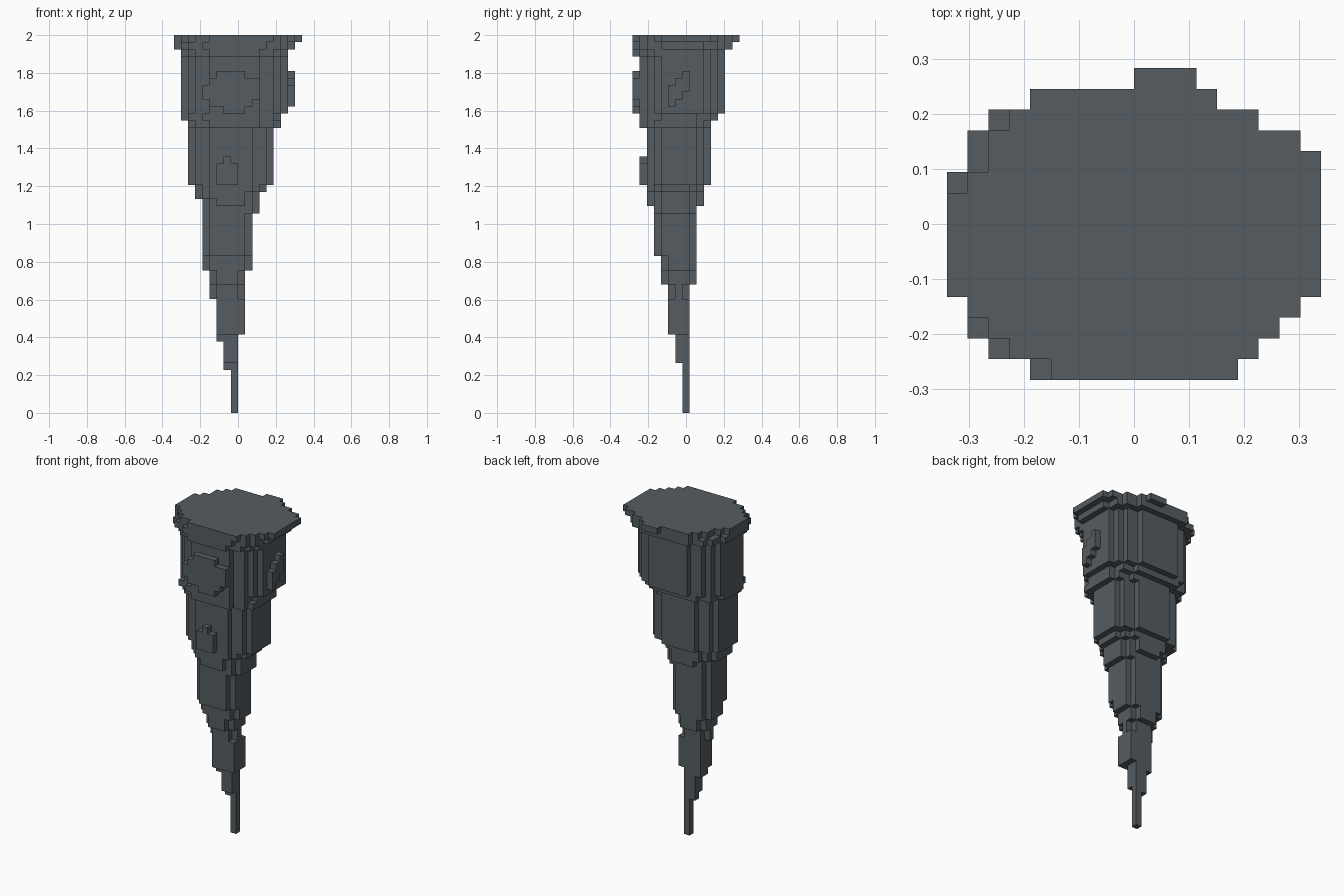
import bpy, bmesh
from mathutils import Vector

if "Cube" in bpy.data.objects:
    bpy.data.objects.remove(bpy.data.objects["Cube"], do_unlink=True)

V = 2 / 53            # block size
NX, NY, NZ = 18, 15, 53

stone = bpy.data.materials.new("slate stone")
stone.use_nodes = True
colour = (0.089, 0.107, 0.120, 1)
stone.diffuse_color = colour
bsdf = next(n for n in stone.node_tree.nodes if n.type == 'BSDF_PRINCIPLED')
bsdf.inputs["Base Color"].default_value = colour
bsdf.inputs["Roughness"].default_value = 0.9

# Taper steps: (lowest layer, bound in blocks)
X_MIN = [(0, 8), (6, 7), (10, 6), (16, 5), (20, 4), (30, 3), (32, 2), (41, 1), (51, 0)]
X_MAX = [(0, 9), (11, 10), (20, 11), (28, 12), (31, 13), (32, 14), (40, 15), (42, 16), (51, 17)]
Y_MIN = [(0, 7), (7, 6), (11, 5), (18, 4), (22, 3), (29, 2), (40, 1), (50, 0)]
Y_MAX = [(0, 8), (18, 9), (29, 10), (32, 11), (41, 12), (42, 13), (51, 14)]
# Ceiling slab: first and last block in each row, front to back
SLAB = [(5, 13), (3, 14), (2, 15), (1, 16), (0, 17), (0, 17), (0, 17), (0, 17),
        (0, 17), (1, 17), (2, 17), (2, 16), (3, 14), (4, 12), (9, 11)]


def bound(steps, k):
    return [v for start, v in steps if start <= k][-1]


blocks = set()

# Tapering body: a rounded cross-section in every layer
for k in range(NZ - 1):
    x0, x1, y0, y1 = (bound(s, k) for s in (X_MIN, X_MAX, Y_MIN, Y_MAX))
    a, b = (x1 - x0) / 2, (y1 - y0) / 2
    power = 2.2 if x1 - x0 < 8 else 2.5
    for i in range(x0, x1):
        for j in range(y0, y1):
            dx = abs(i + 0.5 - (x0 + x1) / 2) / a
            dy = abs(j + 0.5 - (y0 + y1) / 2) / b
            if dx ** power + dy ** power <= 1:
                blocks.add((i, j, k))

# Ceiling slab
for j, (first, last) in enumerate(SLAB):
    blocks.update((i, j, NZ - 1) for i in range(first, last + 1))

# Raised lumps: upper front, lower front, and left side
for k, first, last in [(42, 7, 9), (43, 5, 10), (44, 4, 11), (45, 4, 11), (46, 5, 11), (47, 6, 9)]:
    blocks.update((i, 0, k) for i in range(first, last + 1))
for k, first, last in [(32, 6, 8), (33, 6, 8), (34, 6, 8), (35, 7, 7)]:
    blocks.update((i, 1, k) for i in range(first, last + 1))
for k, first, last in [(43, 5, 5), (44, 5, 6), (45, 5, 7), (46, 6, 7), (47, 7, 7)]:
    blocks.update((16, j, k) for j in range(first, last + 1))

# Skin the blocks with only their exposed faces
bm = bmesh.new()
corners = {}


def corner(p):
    if p not in corners:
        corners[p] = bm.verts.new(((p[0] - NX / 2) * V, (p[1] - NY / 2) * V, p[2] * V))
    return corners[p]


for block in sorted(blocks):
    for axis in range(3):
        for side in (0, 1):
            near = list(block)
            near[axis] += 2 * side - 1
            if tuple(near) in blocks:
                continue
            loop = []
            for u, w in ((0, 0), (1, 0), (1, 1), (0, 1)):
                p = list(block)
                p[axis] += side
                p[(axis + 1) % 3] += u
                p[(axis + 2) % 3] += w
                loop.append(corner(tuple(p)))
            bm.faces.new(loop if side else loop[::-1])

mesh = bpy.data.meshes.new("stalactite")
bm.to_mesh(mesh)
bm.free()
mesh.materials.append(stone)
bpy.context.collection.objects.link(bpy.data.objects.new("stalactite", mesh))
